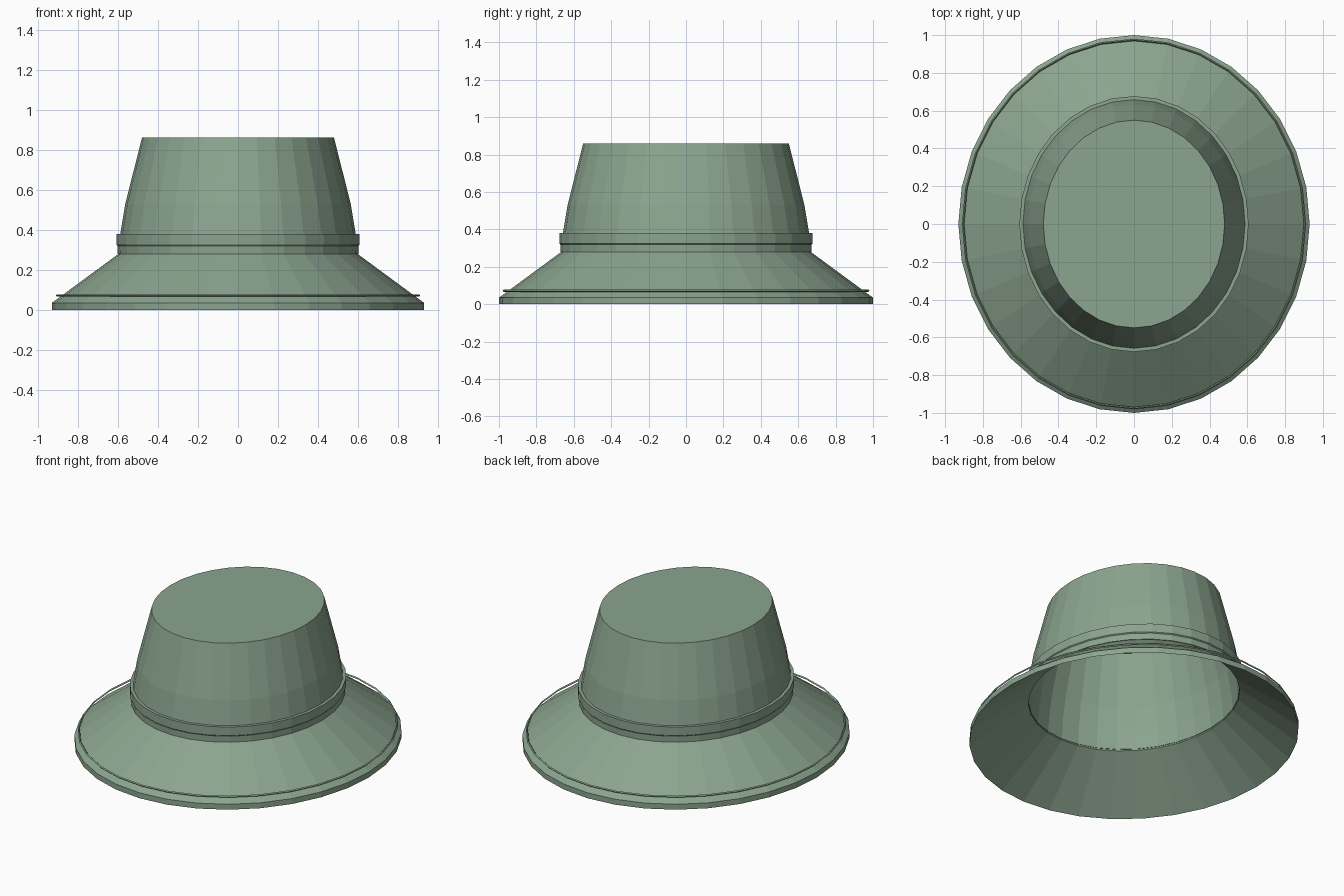
import bpy
import bmesh
from math import sin, cos, tau

SEGMENTS = 32
STRETCH = 0.07   # extra front-to-back radius of every oval

cube = bpy.data.objects.get("Cube")
if cube:
    bpy.data.objects.remove(cube, do_unlink=True)

felt = bpy.data.materials.new("sage_green_cloth")
felt.use_nodes = True
colour = (0.26, 0.375, 0.275, 1)
felt.diffuse_color = colour
felt.node_tree.nodes["Principled BSDF"].inputs["Base Color"].default_value = colour


def oval_lathe(name, profile, capped=False):
    """Sweep (radius, height) points round an oval; close the section or cap its ends."""
    bm = bmesh.new()
    rings = []
    for r, z in profile:
        rings.append([bm.verts.new((r * sin(tau * i / SEGMENTS),
                                    (r + STRETCH) * cos(tau * i / SEGMENTS), z))
                      for i in range(SEGMENTS)])
    pairs = list(zip(rings, rings[1:]))
    if capped:
        bm.faces.new(rings[0])
        bm.faces.new(rings[-1])
    else:
        pairs.append((rings[-1], rings[0]))
    for a, b in pairs:
        for i in range(SEGMENTS):
            j = (i + 1) % SEGMENTS
            bm.faces.new((a[i], a[j], b[j], b[i]))
    bmesh.ops.recalc_face_normals(bm, faces=bm.faces)
    mesh = bpy.data.meshes.new(name)
    bm.to_mesh(mesh)
    bm.free()
    mesh.materials.append(felt)
    obj = bpy.data.objects.new(name, mesh)
    bpy.context.collection.objects.link(obj)
    return obj


def stitch_ring(name, r, z, half):
    """Thin raised seam with a diamond section."""
    return oval_lathe(name, [(r + half, z), (r, z + half), (r - half, z), (r, z - half)])


# Hollow crown, from the inside of the top round to the outside of the top
oval_lathe("crown", [(0.47, 0.848), (0.55, 0.53), (0.575, 0.38), (0.584, 0.27),
                     (0.594, 0.27), (0.588, 0.38), (0.563, 0.53), (0.48, 0.86)], capped=True)

# Band round the foot of the crown
oval_lathe("hat_band", [(0.585, 0.28), (0.601, 0.28), (0.602, 0.32),
                        (0.607, 0.325), (0.607, 0.38), (0.58, 0.38)])

# Sloping brim with an upright outer edge
oval_lathe("brim", [(0.93, 0), (0.93, 0.035), (0.59, 0.285), (0.585, 0.26)])

# Seams
stitch_ring("brim_stitching", 0.905, 0.072, 0.006)
stitch_ring("band_stitching", 0.599, 0.32, 0.004)
